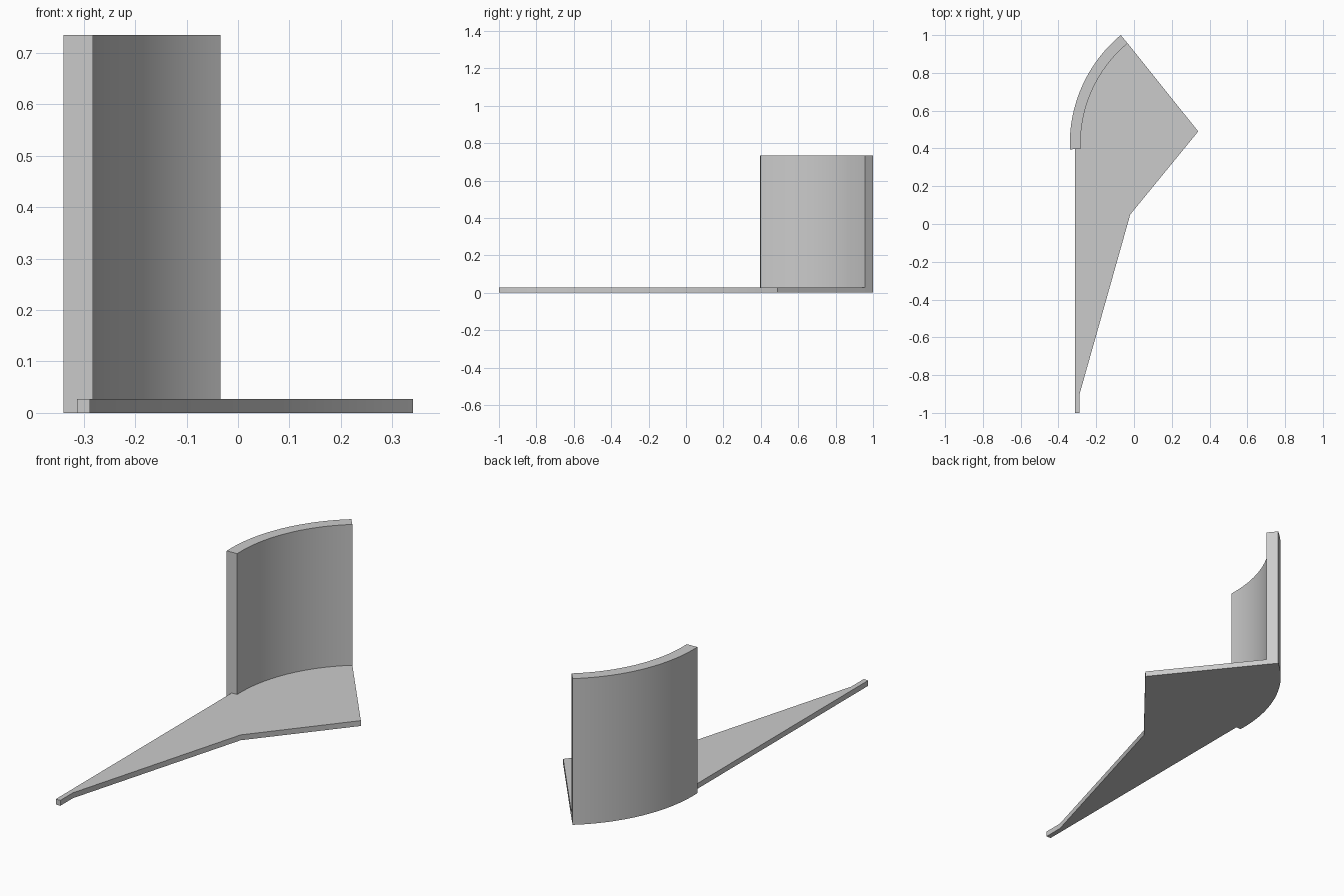
import bpy
import bmesh
from math import sin, cos, radians

cube = bpy.data.objects.get("Cube")
if cube:
    bpy.data.objects.remove(cube, do_unlink=True)

# Shared colour
grey = bpy.data.materials.new("plain grey")
grey.use_nodes = True
colour = (0.6, 0.6, 0.6, 1)
grey.diffuse_color = colour
grey.node_tree.nodes["Principled BSDF"].inputs["Base Color"].default_value = colour

CENTRE = (0.41, 0.424)
OUTER, INNER = 0.75, 0.693
START, END, STEPS = radians(-2.2), radians(50.2), 32
BASE_HEIGHT, WALL_HEIGHT = 0.027, 0.735


def arc(radius):
    """Plan points of the curved wall, from its front end to its back end."""
    angles = [START + (END - START) * i / STEPS for i in range(STEPS + 1)]
    return [(CENTRE[0] - radius * cos(a), CENTRE[1] + radius * sin(a)) for a in angles]


def prism(name, outline, height):
    """Extrude a plan outline upwards from the ground."""
    bm = bmesh.new()
    face = bm.faces.new([bm.verts.new((x, y, 0)) for x, y in outline])
    top = bmesh.ops.extrude_face_region(bm, geom=[face], use_keep_orig=True)["geom"]
    verts = [v for v in top if isinstance(v, bmesh.types.BMVert)]
    bmesh.ops.translate(bm, verts=verts, vec=(0, 0, height))
    bmesh.ops.recalc_face_normals(bm, faces=bm.faces)
    mesh = bpy.data.meshes.new(name)
    bm.to_mesh(mesh)
    bm.free()
    mesh.materials.append(grey)
    obj = bpy.data.objects.new(name, mesh)
    bpy.context.collection.objects.link(obj)
    bpy.ops.object.select_all(action="DESELECT")
    obj.select_set(True)
    bpy.context.view_layer.objects.active = obj
    bpy.ops.object.shade_smooth_by_angle(angle=radians(30))
    return obj


# Curved upright wall
outer, inner = arc(OUTER), arc(INNER)
prism("curved_wall", outer + inner[::-1], WALL_HEIGHT)

# Flat base with a long tapering tail, fitted to the inside of the wall
tail = [(-0.313, -1), (-0.288, -1), (-0.288, -0.9), (-0.02, 0.05), (0.34, 0.49)]
prism("base_plate", tail + inner[::-1] + [(-0.313, inner[0][1])], BASE_HEIGHT)
